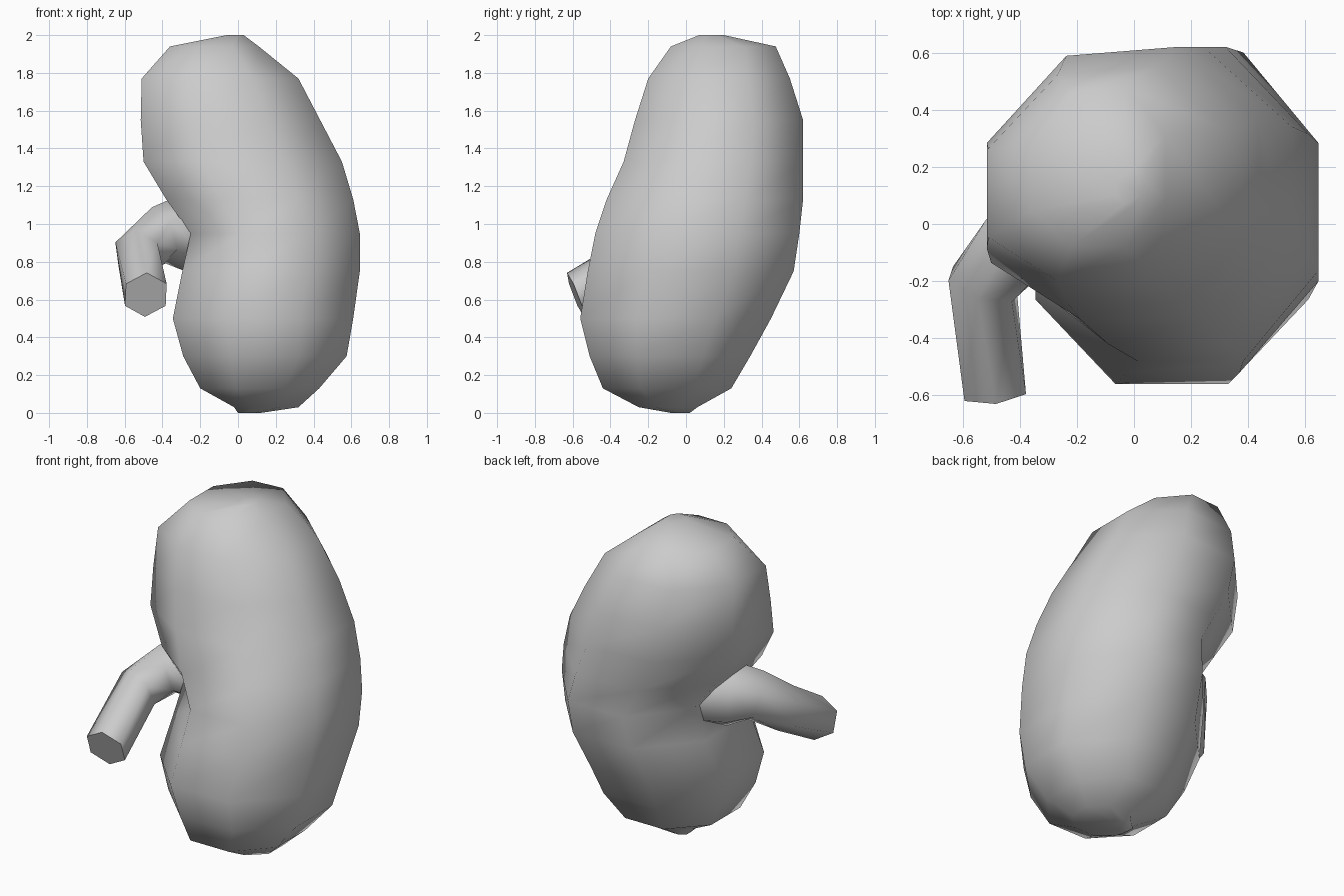
import bpy, bmesh, math
from mathutils import Vector

cube = bpy.data.objects.get("Cube")
if cube:
    bpy.data.objects.remove(cube)

grey = bpy.data.materials.new("plain grey")
grey.use_nodes = True
colour = (0.6, 0.6, 0.6, 1)
grey.diffuse_color = colour
grey.node_tree.nodes["Principled BSDF"].inputs["Base Color"].default_value = colour


def loft(name, rings, flat_ends):
    """Skin a list of closed rings, closing both ends."""
    bm = bmesh.new()
    loops = [[bm.verts.new(p) for p in ring] for ring in rings]
    n = len(loops[0])
    for low, high in zip(loops, loops[1:]):
        for i in range(n):
            j = (i + 1) % n
            bm.faces.new((low[i], low[j], high[j], high[i])).smooth = True
    for end in (loops[0], loops[-1]):
        bm.faces.new(end).smooth = not flat_ends
    bmesh.ops.recalc_face_normals(bm, faces=bm.faces)
    mesh = bpy.data.meshes.new(name)
    bm.to_mesh(mesh)
    bm.free()
    mesh.materials.append(grey)
    obj = bpy.data.objects.new(name, mesh)
    bpy.context.collection.objects.link(obj)
    return obj


def octagon(z, x0, x1, y0, y1):
    """Eight-sided slice within the limits; the upper lobe's -x side leans forward."""
    grow = 0.5 / math.cos(math.pi / 8)
    ring = []
    for i in range(8):
        a = (i + 0.5) * math.pi / 4
        dx = (x1 - x0) * grow * math.cos(a)
        dy = (y1 - y0) * grow * math.sin(a)
        if z > 1 and i in (2, 3, 4):
            dy += 0.16 * dx
        ring.append(((x0 + x1) / 2 + dx, (y0 + y1) / 2 + dy, z))
    return ring


# Bean-shaped body: height, then x and y limits of each slice
slices = [
    (0.00, 0.00, 0.12, -0.08, 0.02),
    (0.03, -0.02, 0.32, -0.25, 0.06),
    (0.13, -0.20, 0.43, -0.44, 0.24),
    (0.30, -0.29, 0.575, -0.51, 0.34),
    (0.50, -0.345, 0.61, -0.56, 0.45),
    (0.75, -0.295, 0.645, -0.52, 0.57),
    (0.95, -0.25, 0.645, -0.48, 0.60),
    (1.13, -0.38, 0.61, -0.42, 0.62),
    (1.33, -0.50, 0.55, -0.33, 0.62),
    (1.55, -0.515, 0.435, -0.27, 0.62),
    (1.77, -0.51, 0.32, -0.20, 0.55),
    (1.94, -0.36, 0.11, -0.08, 0.475),
    (2.00, -0.06, 0.03, 0.07, 0.20),
]
loft("bean_body", [octagon(*s) for s in slices], False)

# Bent six-sided tube with a flared root: centre, direction and radius of each ring
stations = [
    ((-0.12, 0.10, 0.96), (-0.8, -0.5, -0.1), 0.20),
    ((-0.30, 0.00, 0.95), (-0.8, -0.5, -0.1), 0.20),
    ((-0.42, -0.08, 0.94), (-0.8, -0.6, -0.3), 0.155),
    ((-0.53, -0.21, 0.84), (-0.3, -0.9, -0.4), 0.135),
    ((-0.488, -0.585, 0.625), (0.1, -0.9, -0.35), 0.125),
]
rings = []
for centre, direction, radius in stations:
    d = Vector(direction).normalized()
    side = d.cross(Vector((0, 0, 1))).normalized()
    up = side.cross(d)
    rings.append([Vector(centre) + radius * (up * math.cos(k * math.pi / 3)
                                             + side * math.sin(k * math.pi / 3))
                  for k in range(6)])
loft("side_tube", rings, True)
